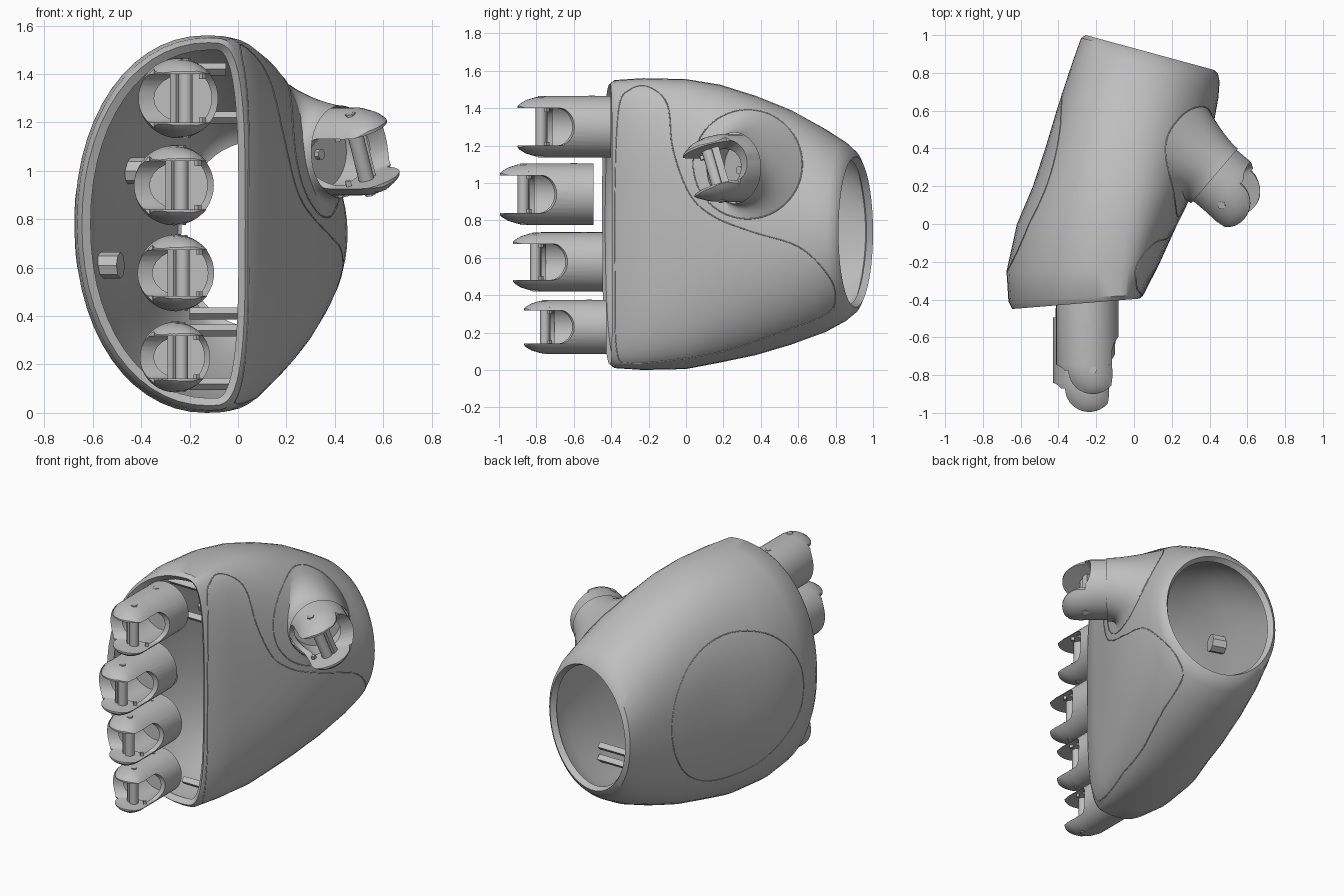
import bpy, bmesh
from math import sin, cos, pi, tau
from mathutils import Vector, Matrix
from mathutils.bvhtree import BVHTree

cube = bpy.data.objects.get("Cube")
if cube:
    bpy.data.objects.remove(cube, do_unlink=True)

GREY = bpy.data.materials.new("plain_grey")
GREY.use_nodes = True
GREY.diffuse_color = (.52, .52, .52, 1)
GREY.node_tree.nodes["Principled BSDF"].inputs["Base Color"].default_value = GREY.diffuse_color


def activate(ob):
    bpy.ops.object.select_all(action='DESELECT')
    ob.select_set(True)
    bpy.context.view_layer.objects.active = ob


def smooth(ob):
    activate(ob)
    bpy.ops.object.shade_smooth_by_angle(angle=0.6)


def loft(name, rings, caps=True):
    """Skin a list of equal, closed point rings."""
    bm = bmesh.new()
    rows = [[bm.verts.new(p) for p in r] for r in rings]
    n = len(rows[0])
    for a, b in zip(rows, rows[1:]):
        for j in range(n):
            k = (j + 1) % n
            bm.faces.new((a[j], b[j], b[k], a[k]))
    if caps:
        bm.faces.new(rows[0])
        bm.faces.new(rows[-1])
        bmesh.ops.recalc_face_normals(bm, faces=bm.faces)
    me = bpy.data.meshes.new(name)
    bm.to_mesh(me)
    bm.free()
    me.materials.append(GREY)
    ob = bpy.data.objects.new(name, me)
    bpy.context.collection.objects.link(ob)
    return ob


def rod(name, a, b, r, n=24):
    """Straight rod from point a to point b."""
    a, b = Vector(a), Vector(b)
    q = (b - a).to_track_quat('Z', 'Y')
    ring = [q @ Vector((r * cos(tau * i / n), r * sin(tau * i / n), 0)) for i in range(n)]
    return loft(name, [[a + p for p in ring], [b + p for p in ring]])


def apply_mod(ob, kind, **settings):
    mod = ob.modifiers.new(kind, kind)
    for key, val in settings.items():
        setattr(mod, key, val)
    activate(ob)
    bpy.ops.object.modifier_apply(modifier=mod.name)


def carve(ob, cutter, op='DIFFERENCE'):
    apply_mod(ob, 'BOOLEAN', operation=op, solver='EXACT', object=cutter)
    bpy.data.objects.remove(cutter, do_unlink=True)


# Hand shell: left x, y, right x, y, crown x, bottom, top, right and left squareness
SECTIONS = [
    (-.645, -.45, .03, -.395, -.12, .03, 1.53, 3.5, 2.1),
    (-.665, -.41, .05, -.375, -.12, .01, 1.55, 3.5, 2.1),
    (-.675, -.25, .13, -.22, -.13, .00, 1.56, 3.2, 2.1),
    (-.62, .00, .23, .00, -.10, .005, 1.555, 2.7, 2.2),
    (-.535, .20, .31, .17, -.07, .04, 1.525, 2.4, 2.35),
    (-.47, .40, .375, .35, -.04, .08, 1.465, 2.2, 2.45),
    (-.41, .60, .42, .52, .00, .135, 1.39, 2.1, 2.45),
    (-.345, .80, .447, .67, .04, .20, 1.29, 2, 2.35),
    (-.30, .93, .453, .755, .07, .26, 1.22, 2, 2.2),
    (-.28, .985, .445, .795, .08, .30, 1.175, 2, 2.1),
    (-.255, 1.0, .425, .815, .085, .335, 1.14, 2, 2),
]


def section(xl, yl, xr, yr, xm, zb, zt, right, left, n=56):
    pts = []
    for i in range(n):
        c, s = cos(tau * i / n), sin(tau * i / n)
        p = right if c > 0 else left
        u, v = abs(c) ** (2 / p), abs(s) ** (2 / p)
        x = xm + (xr - xm) * u if c > 0 else xm - (xm - xl) * u
        z = (zb + zt) / 2 + (zt - zb) / 2 * (v if s > 0 else -v)
        pts.append((x, yl + (yr - yl) * (x - xl) / (xr - xl), z))
    return pts


shell = loft("hand_shell", [section(*s) for s in SECTIONS], caps=False)
skin = BVHTree.FromPolygons([v.co.copy() for v in shell.data.vertices],
                            [p.vertices[:] for p in shell.data.polygons])
apply_mod(shell, 'SOLIDIFY', thickness=0.04, offset=-1)


def on_shell(y, z, side=1):
    return skin.ray_cast(Vector((3 * side, y, z)), Vector((-side, 0, 0)))[0]


# Finger joint: local pivot near the origin, pointing along -y, domed tip set to the palm side
DOME = [(-.13, .105, .03), (-.115, .122, .03), (-.08, .143, .025), (-.03, .158, .012), (.03, .165, 0)]


def finger_mesh(name, back, m):
    n = 40
    body = loft(name, [[(r * cos(tau * i / n) + dx * m, y, r * sin(tau * i / n)) for i in range(n)]
                       for y, r, dx in DOME + [(back, .165, 0)]])
    tip = [(.028 * m + .128 * cos(pi * i / 20), -.125 * sin(pi * i / 20)) for i in range(21)]
    plan = tip + [(-.2, 0), (-.2, 1), (.2, 1), (.2, 0)]
    carve(body, loft("tip_cutter", [[(x, y, z) for x, y in plan] for z in (-.3, .3)]), 'INTERSECT')
    # slanted fork opening, deeper on the palm side
    rings = []
    for x, depth in ((-.2, .015), (.2, .195)):
        arc = [(depth - .06 + .06 * cos(a), .1 * sin(a))
               for a in [pi * (i / 12 - .5) for i in range(13)]]
        rings.append([(x * m, y, z) for y, z in [(-.3, -.1)] + arc + [(-.3, .1)]])
    carve(body, loft("fork_cutter", rings))
    carve(body, rod("bore_cutter", (0, .06, 0), (0, back - .04, 0), .138, 40))
    smooth(body)
    return body


def place_joint(name, body, matrix, m, back):
    body.matrix_world = matrix
    x = .03 * m
    parts = [rod(name + "_pin", (x, 0, -.115), (x, 0, .115), .03, 12),
             rod(name + "_pin_block", (x - .04 * m, .01, -.11), (x - .04 * m, .01, .11), .025, 4)]
    for sgn, label in ((1, "top"), (-1, "bottom")):
        parts.append(rod(f"{name}_{label}_screw", (x, 0, sgn * .14), (x, 0, sgn * .164), .02, 6))
        parts.append(rod(f"{name}_{label}_stop", (x + .07 * m, .03, sgn * .08),
                         (x + .07 * m, .03, sgn * .12), .014, 4))
    if back > .3:
        parts.append(rod(name + "_base_screw", (0, .27, .14), (0, .27, .167), .02, 6))
    parts.append(rod(name + "_bore_nub", (x, back - .06, 0), (x, back - .03, 0), .02, 8))
    for p in parts:
        p.matrix_world = matrix
        smooth(p)


FINGERS = [("index_finger", -.247, -.775, 1.30, 1), ("middle_finger", -.265, -.87, .94, 1),
           ("ring_finger", -.257, -.805, .578, .96), ("little_finger", -.26, -.755, .23, .88)]
first = finger_mesh("index_finger", .375, 1)
for i, (name, x, y, z, size) in enumerate(FINGERS):
    body = first
    if i:
        body = bpy.data.objects.new(name, first.data)
        bpy.context.collection.objects.link(body)
    place_joint(name, body, Matrix.Translation((x, y, z)) @ Matrix.Scale(size, 4), 1, .375)

# Thumb joint with its own tilted frame
pivot = Vector((.525, .17, 1.08))
ahead = Vector((.75, -.64, 0)).normalized()
up = Vector((-.23, -.27, .93)).normalized()
across = (-ahead).cross(up)
frame = Matrix((across, -ahead, up)).transposed().to_4x4()
frame = Matrix.Translation(pivot) @ frame @ Matrix.Scale(1.1, 4)
place_joint("thumb", finger_mesh("thumb", .25, -1), frame, -1, .25)

# Thumb mount flaring from the shell to the thumb
N = 48
base, bend, neck = [], [], []
for i in range(N):
    a = tau * i / N
    base.append(on_shell(.33 + .29 * cos(a), 1.1 + .29 * sin(a)))
    rim = pivot - ahead * .13 + (across * cos(a) + up * sin(a)) * .19
    neck.append(rim)
    bend.append(rim - ahead * .09)
rings = []
for k in range(9):
    t = k / 8
    rings.append([b * (1 - t) ** 2 + c * 2 * t * (1 - t) + n * t * t
                  for b, c, n in zip(base, bend, neck)])
mount = loft("thumb_mount", rings[::-1], caps=False)
smooth(mount)
carve(shell, rod("thumb_hole_cutter", pivot - ahead * .06, pivot - ahead * .5, .19, 40))
smooth(shell)


# Panel seams laid on the shell
def seam(name, outline, side=1):
    pts = []
    n = len(outline)
    for i in range(n):
        p0, p1, p2, p3 = [Vector(outline[(i + k) % n]) for k in (-1, 0, 1, 2)]
        for s in range(6):
            t = s / 6
            q = .5 * (2 * p1 + (p2 - p0) * t + (2 * p0 - 5 * p1 + 4 * p2 - p3) * t * t
                      + (3 * p1 - p0 - 3 * p2 + p3) * t ** 3)
            hit = on_shell(q.x, q.y, side)
            if hit:
                pts.append(hit)
    cu = bpy.data.curves.new(name, 'CURVE')
    cu.dimensions = '3D'
    cu.bevel_depth = .003
    cu.bevel_resolution = 1
    sp = cu.splines.new('POLY')
    sp.points.add(len(pts) - 1)
    for point, co in zip(sp.points, pts):
        point.co = (*co, 1)
    sp.use_cyclic_u = True
    cu.materials.append(GREY)
    bpy.context.collection.objects.link(bpy.data.objects.new(name, cu))


def oval(y, z, ry, rz, n=16):
    return [(y + ry * cos(tau * i / n), z + rz * sin(tau * i / n)) for i in range(n)]


seam("palm_seam", [(-.36, 1.4), (-.3, 1.5), (-.2, 1.515), (-.1, 1.42), (-.07, 1.18), (.02, .94),
                   (.15, .82), (.35, .74), (.6, .66), (.75, .52), (.8, .4), (.75, .3), (.5, .2),
                   (.2, .1), (-.1, .05), (-.3, .04), (-.37, .1), (-.38, .5), (-.38, 1.0)])
seam("thumb_seam", oval(.33, 1.1, .292, .292))
seam("back_of_hand_seam", oval(.21, .76, .48, .48), -1)

# Cross bars and pegs inside the shell
BARS = [(-.3, -.05, -.28, 1.42), (-.2, .03, -.28, 1.22), (-.2, -.03, -.28, .12),
        (-.2, .28, .5, .41), (-.2, .27, .52, .34)]
for i, (x0, x1, y, z) in enumerate(BARS):
    rod(f"cross_bar_{i + 1}", (x0, y, z), (x1, y, z), .025, 4)
for i, (x, y, z) in enumerate([(-.46, .3, 1.0), (-.575, .02, .61)]):
    smooth(rod(f"wall_peg_{i + 1}", (x, y, z), (x + .09, y - .03, z), .055, 8))
